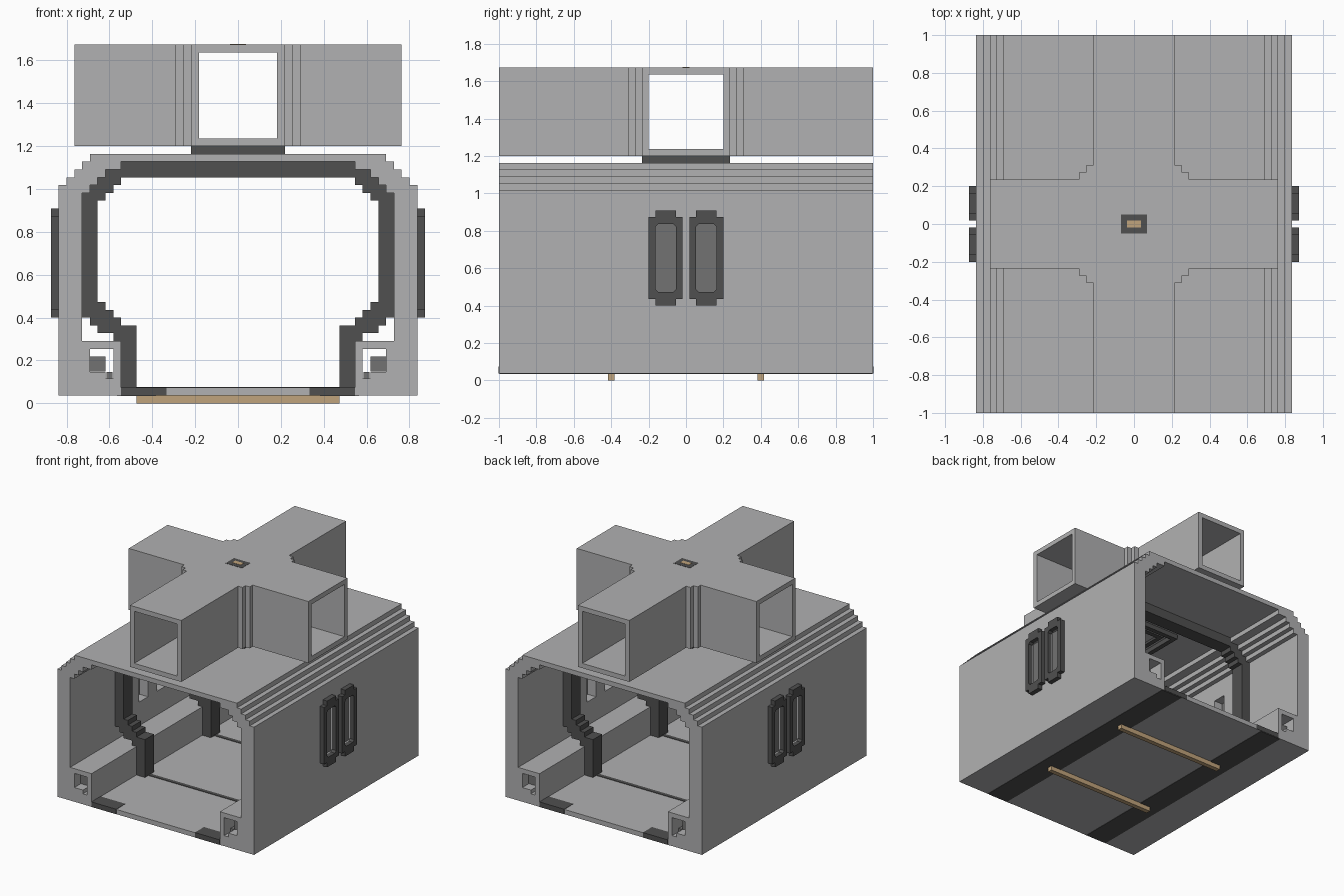
import bpy, bmesh
from mathutils import Vector

cube = bpy.data.objects.get("Cube")
if cube:
    bpy.data.objects.remove(cube, do_unlink=True)

V = 2 / 55  # grid unit: every size below is counted in these


def material(name, rgb):
    m = bpy.data.materials.new(name)
    m.use_nodes = True
    m.diffuse_color = (*rgb, 1)
    bsdf = next(n for n in m.node_tree.nodes if n.type == 'BSDF_PRINCIPLED')
    bsdf.inputs["Base Color"].default_value = (*rgb, 1)
    bsdf.inputs["Roughness"].default_value = 0.8
    return m


LIGHT = material("light_grey", (0.44, 0.44, 0.445))
DARK = material("dark_grey", (0.08, 0.08, 0.08))
MID = material("mid_grey", (0.17, 0.17, 0.17))
TAN = material("tan", (0.53, 0.37, 0.20))

# How a profile's (u, v) and its extrusion depth d map to x, y, z
AXES = {'X': lambda u, v, d: (d, u, v),
        'Y': lambda u, v, d: (u, d, v),
        'Z': lambda u, v, d: (u, v, d)}


def prism(name, loops, lo, hi, axis, mat):
    """Extrude an outline, with optional holes, from lo to hi along an axis."""
    bm = bmesh.new()
    place = AXES[axis]
    edges = []
    for loop in loops:
        vs = [bm.verts.new(Vector(place(u, v, lo)) * V) for u, v in loop]
        edges += [bm.edges.new((vs[i - 1], vs[i])) for i in range(len(vs))]
    bmesh.ops.triangle_fill(bm, use_beauty=True, use_dissolve=False, edges=edges)
    ext = bmesh.ops.extrude_face_region(bm, geom=bm.faces[:])
    move = Vector(place(0, 0, hi - lo)) * V
    bmesh.ops.translate(bm, vec=move, verts=[g for g in ext["geom"] if isinstance(g, bmesh.types.BMVert)])
    bmesh.ops.recalc_face_normals(bm, faces=bm.faces[:])
    bmesh.ops.dissolve_limit(bm, angle_limit=0.01, verts=bm.verts[:], edges=bm.edges[:])
    mesh = bpy.data.meshes.new(name)
    bm.to_mesh(mesh)
    bm.free()
    obj = bpy.data.objects.new(name, mesh)
    bpy.context.collection.objects.link(obj)
    mesh.materials.append(mat)
    return obj


def rect(u0, v0, u1, v1):
    return [(u0, v0), (u1, v0), (u1, v1), (u0, v1)]


def box(name, x0, x1, y0, y1, z0, z1, mat):
    return prism(name, [rect(min(x0, x1), min(y0, y1), max(x0, x1), max(y0, y1))], z0, z1, 'Z', mat)


def flip(pts, su=-1, sv=1):
    return [(u * su, v * sv) for u, v in pts]


def both(half):
    """Close a half outline with its mirror image."""
    return half + flip(half)[::-1]


# Shell: floor, benches, walls and stepped roof in one profile
shell_out = [(23, 1), (23, 28), (22, 28), (22, 29), (21, 29), (21, 30),
             (20, 30), (20, 31), (19, 31), (19, 32)]
room = [(15, 2), (15, 8), (20, 8), (20, 27), (19, 27), (19, 28), (18, 28),
        (18, 29), (17, 29), (17, 30), (15, 30), (15, 31)]
duct = [(16, 3.2), (17, 3.2), (17, 4), (19, 4), (19, 7), (16, 7)]
shell = prism("shell", [both(shell_out), both(room), duct, flip(duct)], -27.5, 27.5, 'Y', LIGHT)

# Window openings through both walls
for s in (-1, 1):
    for w in (-1, 1):
        cutter = box("window_cutter", 19 * s, 25 * s, 1.5 * w, 4.5 * w, 13, 23, LIGHT)
        cutter.hide_render = True
        cutter.hide_viewport = True
        cut = shell.modifiers.new("window", 'BOOLEAN')
        cut.operation = 'DIFFERENCE'
        cut.object = cutter
        cut.solver = 'EXACT'
bpy.context.view_layer.objects.active = shell
for mod in list(shell.modifiers):
    bpy.ops.object.modifier_apply(modifier=mod.name)
for o in [o for o in bpy.data.objects if o.name.startswith("window_cutter")]:
    bpy.data.objects.remove(o, do_unlink=True)

# Windows: notched raised frames and recessed panes
frame = [(0.5, 12), (1.5, 12), (1.5, 11), (4.5, 11), (4.5, 12), (5.5, 12),
         (5.5, 24), (4.5, 24), (4.5, 25), (1.5, 25), (1.5, 24), (0.5, 24)]
pane_hole = [(1.9, 13), (4.1, 13), (4.5, 13.4), (4.5, 22.6), (4.1, 23),
             (1.9, 23), (1.5, 22.6), (1.5, 13.4)]
for s, side in ((-1, "right"), (1, "left")):
    for w in (-1, 1):
        lo, hi = sorted((23 * s, 24 * s))
        prism(f"{side}_window_frame", [flip(frame, w), flip(pane_hole, w)], lo, hi, 'X', DARK)
        box(f"{side}_window_pane", 22 * s, 22.7 * s, 1.5 * w, 4.5 * w, 13, 23, MID)

# Two stepped ribs inside the room
rib_in = [(13, 2), (13, 10), (15, 10), (15, 11), (16, 11), (16, 12), (17, 12), (17, 13),
          (18, 13), (18, 26), (17, 26), (17, 27), (16, 27), (16, 28), (15, 28), (15, 29)]
rib_out = [(15, 31), (15, 30), (17, 30), (17, 29), (18, 29), (18, 28), (19, 28), (19, 27),
           (20, 27), (20, 11), (19, 11), (19, 10), (18, 10), (18, 9), (16, 9), (16, 8),
           (15, 8), (15, 2)]
rib = rib_in + flip(rib_in)[::-1] + flip(rib_out)[::-1] + rib_out
# order: up the inside, across, down the other inside, back round the outside
rib = rib_in[::-1] + rib_out[::-1] + flip(rib_out) + flip(rib_in)
rib = [(13, 2)] + rib_out[::-1] + flip(rib_out) + flip(rib_in) + rib_in[:0:-1]
for y in (-11, 11):
    prism("wall_rib", [rib], y - 1.5, y + 1.5, 'Y', DARK)
    box("floor_skid", -13, 13, y - 0.5, y + 0.5, 0, 1, TAN)
    box("floor_seam", -13, 13, y - 0.4, y + 0.4, 2, 2.1, DARK)

# Pipes inside the bench ducts
for s in (-1, 1):
    box("duct_pipe", 17 * s, 19 * s, -25.5, 25.5, 4.1, 6, MID)
    box("duct_cable", 16.1 * s, 16.9 * s, -25.5, 25.5, 3.2, 4, MID)

# Dark painted bands on the floor
for s in (-1, 1):
    box("underside_band", 10.5 * s, 15.5 * s, -27.4, 27.4, 0.93, 1, DARK)
    for e in (-1, 1):
        box("floor_end_patch", 9.2 * s, 15 * s, 27.5 * e, 24.5 * e, 2, 2.06, DARK)
        box("floor_edge_patch", 9.2 * s, 15 * s, 27.5 * e, 27.55 * e, 1, 2.06, DARK)

# Crossing ducts on the roof
cross_corner = [(6, 27.5), (6, 8.5), (7, 8.5), (7, 7.5), (8, 7.5), (8, 6.5), (21, 6.5)]
inner_corner = [(21, 5.5), (7, 5.5), (7, 6.5), (6, 6.5), (6, 7.5), (5, 7.5), (5, 27.5)]
half = cross_corner + flip(cross_corner, 1, -1)[::-1]
for name, z in (("duct_floor", 33), ("duct_roof", 45)):
    prism(name, [both(half)], z, z + 1, 'Z', LIGHT)
for sx in (-1, 1):
    for sy in (-1, 1):
        prism("duct_wall", [flip(cross_corner + inner_corner, sx, sy)], 34, 45, 'Z', LIGHT)

# Neck below the crossing and hatch rims on the ceiling
box("neck", -6, 6, -6.5, 6.5, 32, 33, DARK)
prism("hatch_rim_outer", [rect(-6, -6.5, 6, 6.5), rect(-5, -5.5, 5, 5.5)], 30, 31, 'Z', DARK)
prism("hatch_rim_inner", [rect(-4, -4.5, 4, 4.5), rect(-3, -3.5, 3, 3.5)], 30.5, 31, 'Z', DARK)

# Small lamp set flush in the top
box("lamp_plate", -1.9, 1.9, -1.4, 1.4, 46, 46.05, DARK)
box("lamp", -1, 1, -0.5, 0.5, 46.05, 46.1, TAN)
